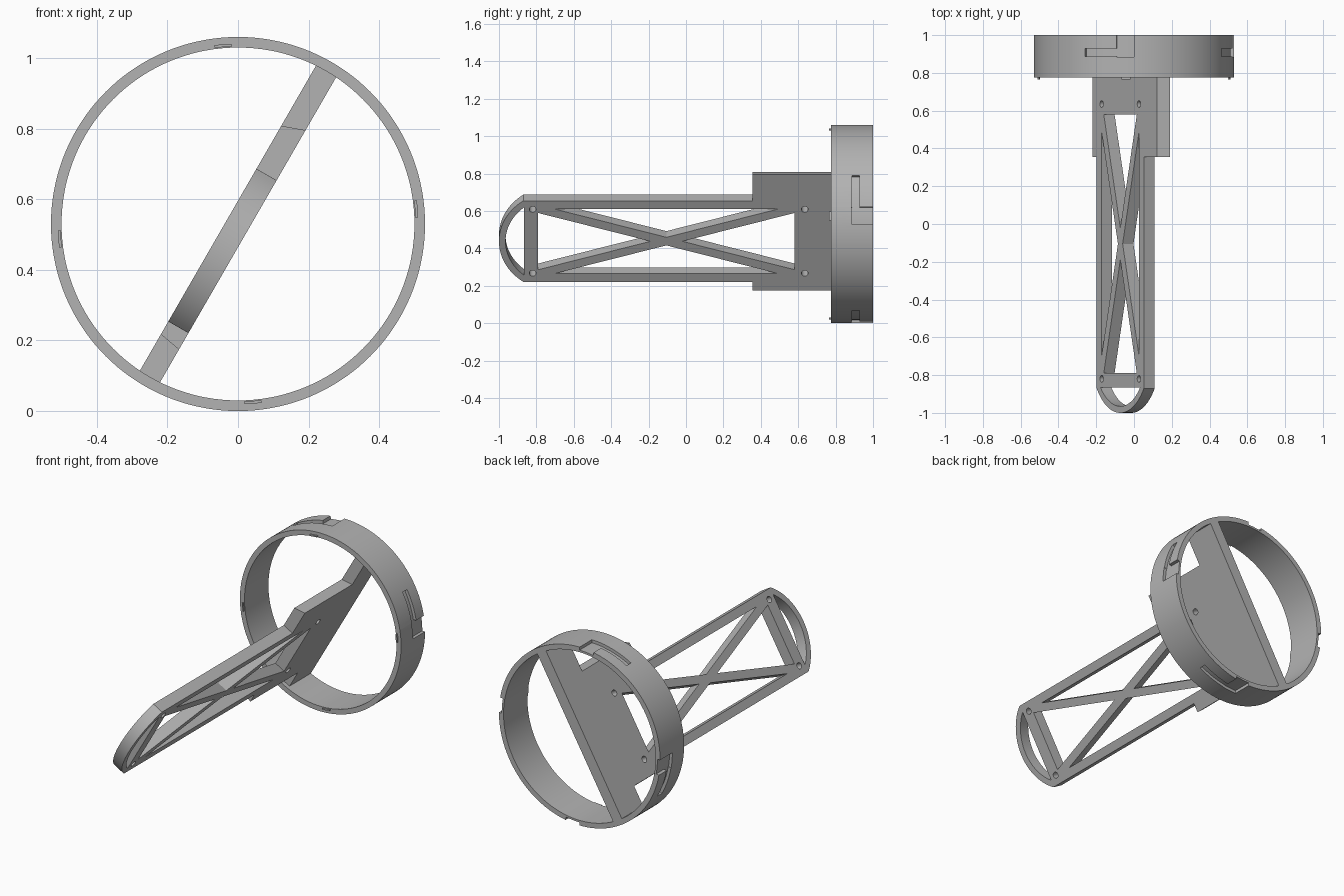
import bpy, bmesh, math
from mathutils import Matrix, Vector

if "Cube" in bpy.data.objects:
    bpy.data.objects.remove(bpy.data.objects["Cube"])

CENTER = 0.53      # height of the ring axis
R_OUT, R_IN = 0.53, 0.5

grey = bpy.data.materials.new("plain grey")
grey.use_nodes = True
grey.diffuse_color = (0.45, 0.45, 0.45, 1)
grey.node_tree.nodes["Principled BSDF"].inputs["Base Color"].default_value = grey.diffuse_color


def add(name, mesh, smooth=True):
    obj = bpy.data.objects.new(name, mesh)
    bpy.context.collection.objects.link(obj)
    mesh.materials.clear()
    mesh.materials.append(grey)
    if smooth:
        bpy.ops.object.select_all(action="DESELECT")
        obj.select_set(True)
        bpy.context.view_layer.objects.active = obj
        bpy.ops.object.shade_smooth_by_angle(angle=math.radians(30))
    return obj


def sector_mesh(name, a0, a1, r0, r1, y0, y1, steps):
    """Curved block around the ring axis; a full turn closes on itself."""
    bm = bmesh.new()
    full = a1 - a0 >= 360
    sections = []
    for i in range(steps if full else steps + 1):
        a = math.radians(a0 + (a1 - a0) * i / steps)
        sections.append([bm.verts.new((r * math.cos(a), y, CENTER + r * math.sin(a)))
                         for r, y in ((r0, y0), (r1, y0), (r1, y1), (r0, y1))])
    pairs = list(zip(sections, sections[1:]))
    if full:
        pairs.append((sections[-1], sections[0]))
    else:
        bm.faces.new(sections[0])
        bm.faces.new(sections[-1])
    for s, t in pairs:
        for k in range(4):
            n = (k + 1) % 4
            bm.faces.new((s[k], s[n], t[n], t[k]))
    bmesh.ops.recalc_face_normals(bm, faces=bm.faces)
    mesh = bpy.data.meshes.new(name)
    bm.to_mesh(mesh)
    bm.free()
    return mesh


# Ring with four L-shaped locking slots cut into its outside
blank = add("ring_blank", sector_mesh("ring_blank", 0, 360, R_IN, R_OUT, 0.775, 1, 144), False)
cutters = []
for q in range(4):
    for a0, a1, y0, y1 in ((0, 10, 0.885, 1.1), (9, 29.3, 0.887, 0.928)):
        cut = add("slot_cutter", sector_mesh("slot_cutter", q * 90 + a0, q * 90 + a1,
                                             0.512, 0.6, y0, y1, 12), False)
        cut.hide_render = True
        cutters.append(cut)
        mod = blank.modifiers.new("slot", "BOOLEAN")
        mod.operation, mod.solver, mod.object = "DIFFERENCE", "EXACT", cut
ring_mesh = bpy.data.meshes.new_from_object(
    blank.evaluated_get(bpy.context.evaluated_depsgraph_get()))
for helper in cutters + [blank]:
    bpy.data.objects.remove(helper)
add("locking_ring", ring_mesh)

# Small tabs on the front rim
for q in range(4):
    add(f"rim_tab_{q + 1}", sector_mesh("rim_tab", q * 90 + 2, q * 90 + 7.5,
                                        0.503, 0.511, 0.765, 0.78, 4))

# Flat truss plate, drawn as (y, u) where u runs along the tilted diameter
MID, HALF = -0.088, 0.25
TOP, BOTTOM = MID + HALF, MID - HALF
SHOULDER_TOP, SHOULDER_BOTTOM = 0.314, -0.386
ARC_Y = -0.695


def arc(radius, y_start, steps=28):
    """Rounded nose from the top side to the bottom side."""
    a = math.acos((ARC_Y - y_start) / radius)
    return [(ARC_Y - radius * math.cos(a - 2 * a * i / steps),
             MID + radius * math.sin(a - 2 * a * i / steps)) for i in range(steps + 1)]


def circle(y, u, radius=0.018, steps=20):
    return [(y + radius * math.cos(math.tau * i / steps),
             u + radius * math.sin(math.tau * i / steps)) for i in range(steps)]


outline = [(1, -0.51), (1, 0.51), (0.8, 0.51), (0.8, SHOULDER_TOP), (0.355, SHOULDER_TOP),
           (0.355, TOP)] + arc(0.305, -0.87) + [
           (0.355, BOTTOM), (0.355, SHOULDER_BOTTOM), (0.8, SHOULDER_BOTTOM), (0.8, -0.51)]
loops = [outline, arc(0.27, -0.865)]

# Triangular windows between the crossed braces
Y0, Y1, H, V, DY = -0.79, 0.58, 0.2, 0.025, 0.085
YM = (Y0 + Y1) / 2
for y, s in ((Y0, -1), (Y1, 1)):
    loops.append([(y, MID + H - V), (y, MID - H + V), (YM + s * DY, MID)])
for s in (-1, 1):
    loops.append([(Y0 + DY, MID + s * H), (Y1 - DY, MID + s * H), (YM, MID + s * V)])
# Screw holes
loops += [circle(y, MID + s * 0.197) for y in (-0.82, 0.635) for s in (-1, 1)]

curve = bpy.data.curves.new("truss_profile", "CURVE")
curve.dimensions, curve.fill_mode, curve.extrude = "2D", "BOTH", 0.033
for points in loops:
    spline = curve.splines.new("POLY")
    spline.points.add(len(points) - 1)
    for p, (y, u) in zip(spline.points, points):
        p.co = (y, u, 0, 1)
    spline.use_cyclic_u = True
profile = bpy.data.objects.new("truss_profile", curve)
bpy.context.collection.objects.link(profile)
plate = bpy.data.meshes.new_from_object(
    profile.evaluated_get(bpy.context.evaluated_depsgraph_get()))
bpy.data.objects.remove(profile)

# Weld, slant the shoulder edges, then tilt the plate into the ring
bm = bmesh.new()
bm.from_mesh(plate)
bmesh.ops.remove_doubles(bm, verts=bm.verts, dist=0.0001)
for v in bm.verts:
    if abs(v.co.y - SHOULDER_TOP) < 0.001:
        v.co.y += 0.36 * v.co.z
    elif abs(v.co.y - SHOULDER_BOTTOM) < 0.001:
        v.co.y -= 0.18 * v.co.z
c, s = math.cos(math.radians(60)), math.sin(math.radians(60))
tilt = Matrix(((0, c, s), (1, 0, 0), (0, s, -c))).to_4x4()
bm.transform(Matrix.Translation(Vector((0, 0, CENTER))) @ tilt)
bmesh.ops.recalc_face_normals(bm, faces=bm.faces)
bm.to_mesh(plate)
bm.free()
add("truss_plate", plate)
